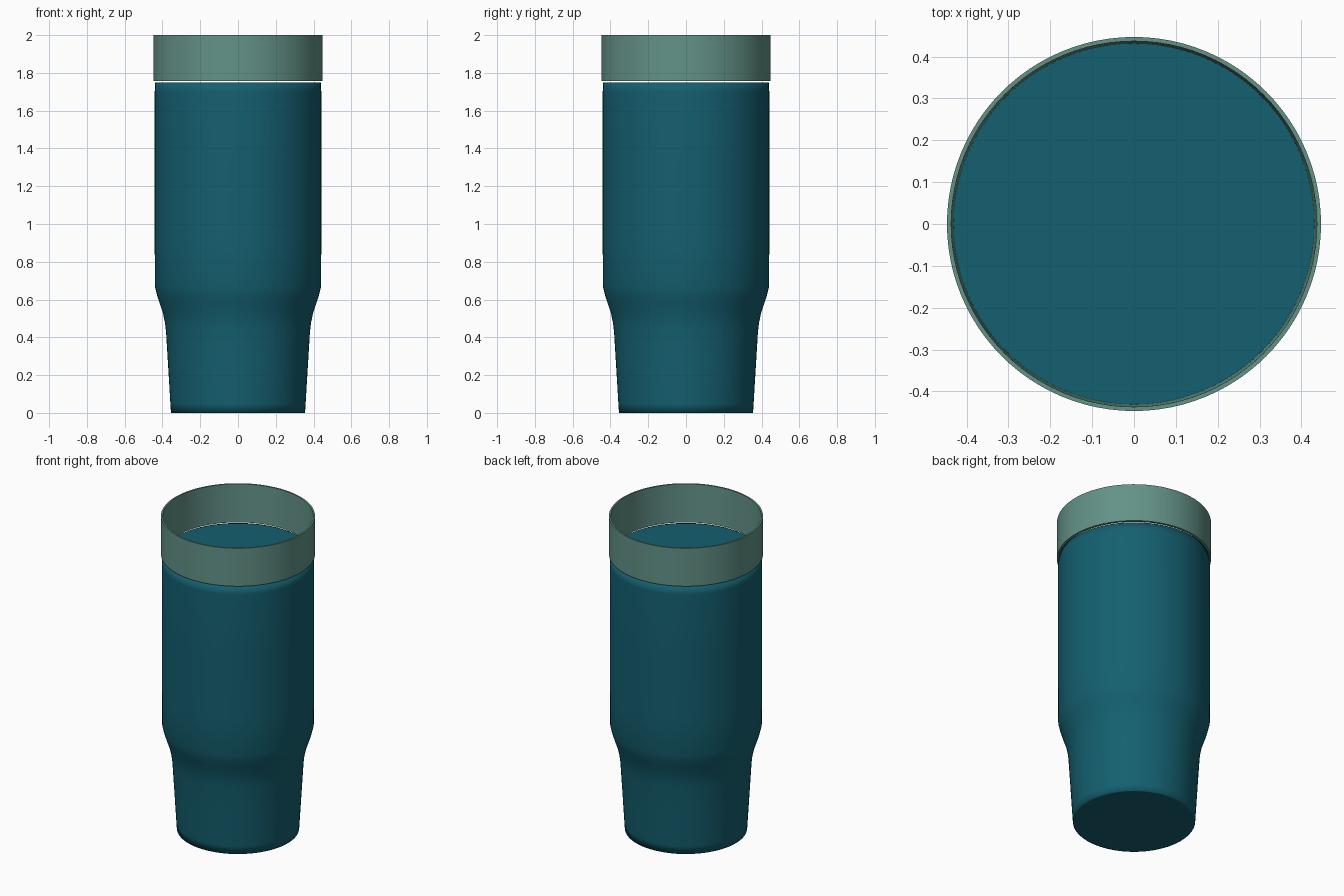
import bpy, bmesh
from math import sin, cos, tau, radians

if "Cube" in bpy.data.objects:
    bpy.data.objects.remove(bpy.data.objects["Cube"])

SEGMENTS = 96


def material(name, color):
    mat = bpy.data.materials.new(name)
    mat.diffuse_color = color
    mat.use_nodes = True
    mat.node_tree.nodes["Principled BSDF"].inputs["Base Color"].default_value = mat.diffuse_color
    return mat


def lathe(name, profile, mat, capped=False, closed=False):
    """Revolve (radius, z) points, listed from the bottom up, around z."""
    bm = bmesh.new()
    rings = [[bm.verts.new((r * cos(tau * i / SEGMENTS), r * sin(tau * i / SEGMENTS), z))
              for i in range(SEGMENTS)] for r, z in profile]
    pairs = list(zip(rings, rings[1:]))
    if closed:
        pairs.append((rings[-1], rings[0]))
    for a, b in pairs:
        for i in range(SEGMENTS):
            j = (i + 1) % SEGMENTS
            bm.faces.new((a[i], a[j], b[j], b[i]))
    if capped:
        bm.faces.new(rings[0][::-1])
        bm.faces.new(rings[-1])
    bmesh.ops.recalc_face_normals(bm, faces=bm.faces)
    mesh = bpy.data.meshes.new(name)
    bm.to_mesh(mesh)
    bm.free()
    mesh.materials.append(mat)
    obj = bpy.data.objects.new(name, mesh)
    bpy.context.collection.objects.link(obj)
    return obj


teal = material("teal", (0.007, 0.115, 0.16, 1))
sage = material("sage", (0.125, 0.29, 0.245, 1))

# Tumbler body: tapered base, soft shoulder, straight upper wall, flat closed top
body = lathe("tumbler_body", [
    (0.345, 0.0), (0.355, 0.0), (0.358, 0.05), (0.37, 0.25), (0.381, 0.43), (0.387, 0.48),
    (0.398, 0.53), (0.415, 0.58), (0.428, 0.62), (0.44, 0.67), (0.441, 0.9),
    (0.441, 1.3), (0.441, 1.70), (0.438, 1.75), (0.428, 1.75)], teal, capped=True)
body.data.shade_smooth()

# Lid collar: thin open ring floating just above the body
collar = lathe("lid_collar", [
    (0.447, 1.757), (0.447, 2.0), (0.437, 2.0), (0.431, 1.757)], sage, closed=True)
collar.select_set(True)
bpy.context.view_layer.objects.active = collar
bpy.ops.object.shade_smooth_by_angle(angle=radians(30))
